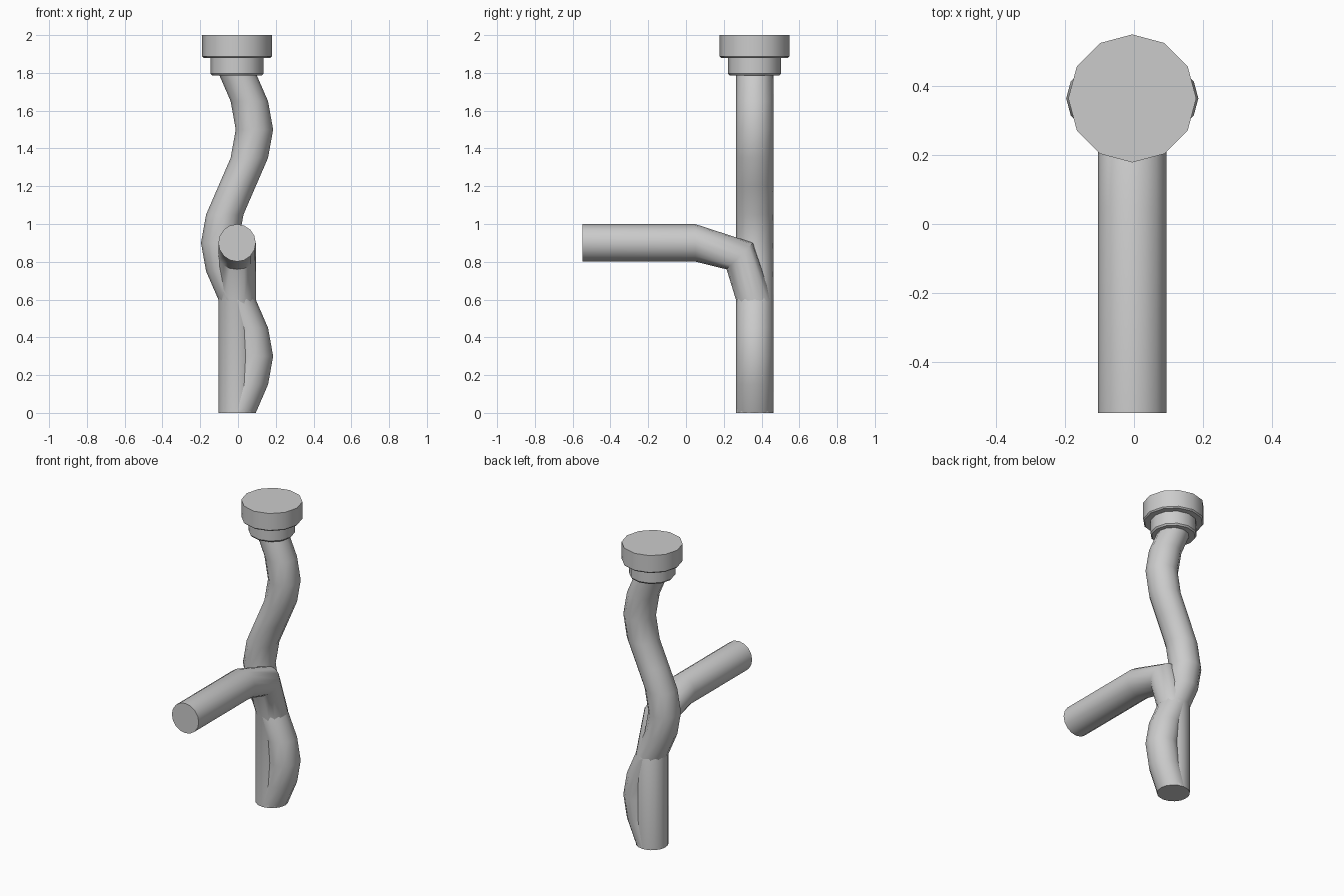
import bpy, bmesh, math
from mathutils import Vector

if "Cube" in bpy.data.objects:
    bpy.data.objects.remove(bpy.data.objects["Cube"])

CX, CY, R = -0.005, 0.363, 0.099   # shared vertical axis and pipe radius


def make_object(name, bm, angle=40):
    bmesh.ops.recalc_face_normals(bm, faces=bm.faces)
    mesh = bpy.data.meshes.new(name)
    bm.to_mesh(mesh)
    bm.free()
    ob = bpy.data.objects.new(name, mesh)
    bpy.context.collection.objects.link(ob)
    bpy.ops.object.select_all(action='DESELECT')
    ob.select_set(True)
    bpy.context.view_layer.objects.active = ob
    bpy.ops.object.shade_smooth_by_angle(angle=math.radians(angle))
    return ob


def loft(name, rings, sides, angle=40):
    """Capped tube; each ring is (centre, tilt toward the front, radius)."""
    bm = bmesh.new()
    loops = []
    for centre, tilt, r in rings:
        v = Vector((0, math.cos(tilt), math.sin(tilt)))
        loops.append([bm.verts.new(Vector(centre)
                      + Vector((r * math.cos(a), 0, 0)) + v * r * math.sin(a))
                      for a in (2 * math.pi * i / sides for i in range(sides))])
    for a, b in zip(loops, loops[1:]):
        for i in range(sides):
            j = (i + 1) % sides
            bm.faces.new((a[i], a[j], b[j], b[i]))
    bm.faces.new(loops[0])
    bm.faces.new(loops[-1])
    return make_object(name, bm, angle)


# Wavy upright: level rings following a sine curve
wave = [((CX + 0.092 * math.sin(2 * math.pi * z / 1.2), CY, z), 0, R)
        for z in (0.15 * i for i in range(13))]
loft("wavy_pipe", wave, 12, 50)

# Straight pipe that bends forward into the side branch
q = math.pi / 4
loft("branch_pipe", [((CX, CY, 0), 0, R), ((CX, CY, 0.6), 0, R),
                     ((CX, 0.285, 0.83), q, R),
                     ((CX, 0.05, 0.9), 2 * q, R),
                     ((CX, -0.547, 0.9), 2 * q, R)], 16)

# Stepped cap: narrow collar and wide lid with small chamfers
cap_profile = [(1.786, 0.132), (1.796, 0.14), (1.89, 0.14)]
lid_profile = [(1.88, 0.177), (1.888, 0.185), (2.0, 0.185)]
for name, profile in (("cap_collar", cap_profile), ("cap_lid", lid_profile)):
    loft(name, [((CX, CY, z), 0, r) for z, r in profile], 12, 35)
